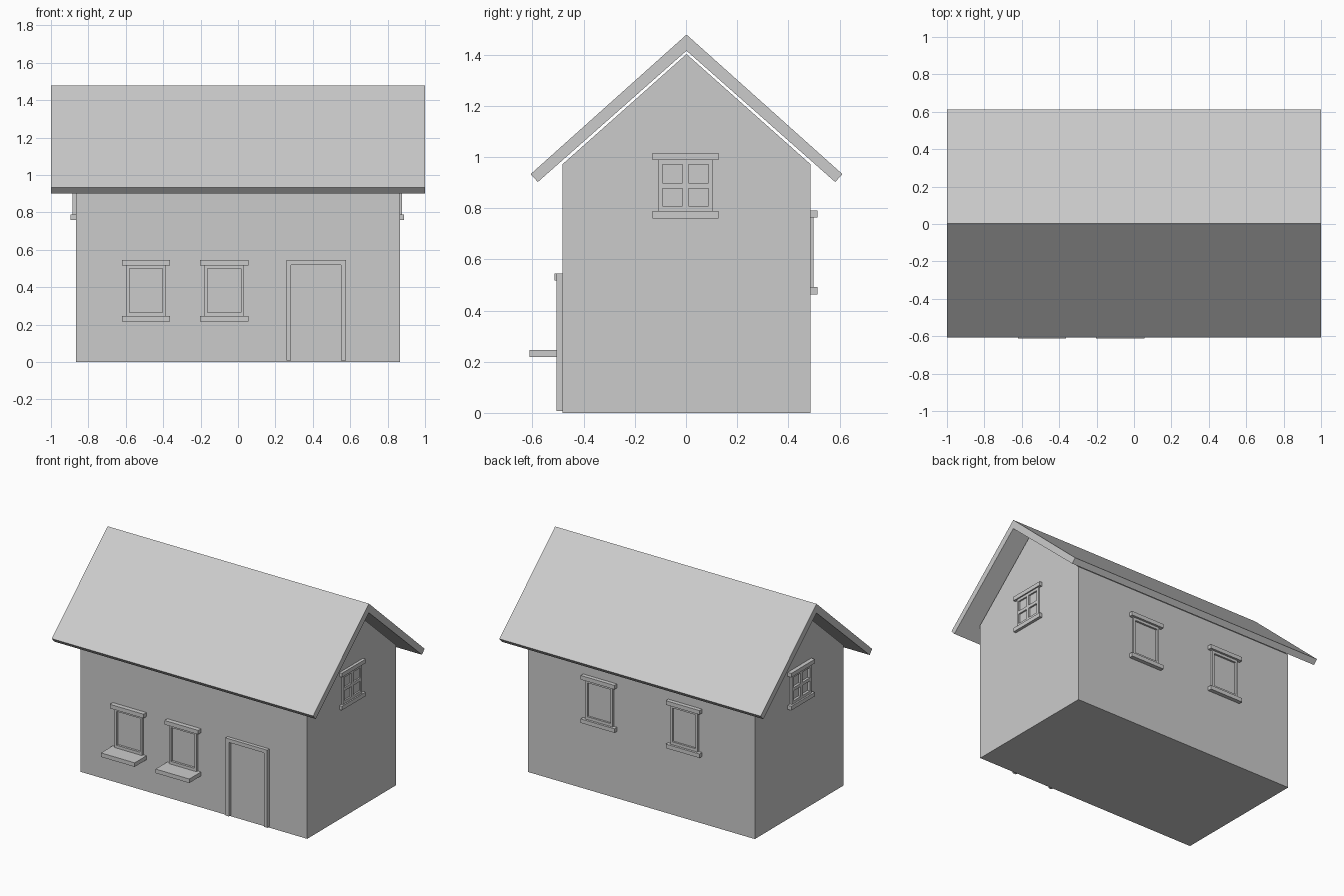
import bpy, bmesh, math
from mathutils import Matrix, Vector

if "Cube" in bpy.data.objects:
    bpy.data.objects.remove(bpy.data.objects["Cube"])

Y0 = 0.002           # small depth offset of house centre
HX, HY = 0.867, 0.484  # half width and half depth of the walls


def finish(name, bm):
    bmesh.ops.recalc_face_normals(bm, faces=bm.faces)
    me = bpy.data.meshes.new(name)
    bm.to_mesh(me)
    bm.free()
    ob = bpy.data.objects.new(name, me)
    bpy.context.collection.objects.link(ob)
    return ob


def extrude_profile(name, pts, hx):
    """Extrude a (y, z) outline along x from -hx to hx."""
    bm = bmesh.new()
    f = bm.faces.new([bm.verts.new((-hx, y + Y0, z)) for y, z in pts])
    r = bmesh.ops.extrude_face_region(bm, geom=[f], use_keep_orig=True)
    vs = [g for g in r["geom"] if isinstance(g, bmesh.types.BMVert)]
    bmesh.ops.translate(bm, verts=vs, vec=(2 * hx, 0, 0))
    return finish(name, bm)


def bar(bm, u0, u1, z0, z1, depth):
    """Box on the wall plane y = 0, standing out towards -y."""
    back = 0.004
    m = (Matrix.Translation(((u0 + u1) / 2, (back - depth) / 2, (z0 + z1) / 2))
         @ Matrix.Diagonal((u1 - u0, depth + back, z1 - z0, 1)))
    bmesh.ops.create_cube(bm, size=1, matrix=m)


def place(name, bm, x, y, turn):
    ob = finish(name, bm)
    ob.location = (x, y, 0)
    ob.rotation_euler.z = math.radians(turn)


def window(name, x, y, turn, z0, z1, frame, trim, sill, panes=False):
    """Lintel, sill and frame; z0..z1 is the overall height."""
    bm = bmesh.new()
    w, t = 0.105, 0.028
    zb, zt = z0 + t, z1 - t
    bar(bm, -0.129, 0.129, zt, z1, trim)
    bar(bm, -0.129, 0.129, z0, zb, sill)
    b = 0.016
    for s in (-1, 1):
        u = sorted((s * w, s * (w - b)))
        bar(bm, *u, zb, zt, frame)
    bar(bm, b - w, w - b, zb, zb + 0.02, frame)
    bar(bm, b - w, w - b, zt - 0.018, zt, frame)
    if panes:  # glazing cross
        zm = (zb + zt) / 2
        bar(bm, -0.011, 0.011, zb + 0.02, zt - 0.018, frame)
        for s in (-1, 1):
            u = sorted((s * 0.011, s * (w - b)))
            bar(bm, *u, zm - 0.011, zm + 0.011, frame)
    place(name, bm, x, y, turn)


# walls with gable ends
extrude_profile("walls", [(-HY, 0), (HY, 0), (HY, 0.972), (0, 1.402), (-HY, 0.972)], HX)

# roof slab
extrude_profile("roof", [(-0.609, 0.933), (0, 1.478), (0.609, 0.933),
                         (0.581, 0.902), (0, 1.415), (-0.581, 0.902)], 1.0)

# front windows with deep sills
for i, x in enumerate((-0.492, -0.074)):
    window(f"front_window_{i + 1}", x, Y0 - HY, 0, 0.218, 0.545, 0.015, 0.032, 0.129)

# back windows
for i, x in enumerate((0.317, -0.334)):
    window(f"back_window_{i + 1}", x, Y0 + HY, 180, 0.463, 0.791, 0.013, 0.028, 0.028)

# gable windows with four panes
window("right_gable_window", HX, -0.002, 90, 0.76, 1.016, 0.011, 0.02, 0.02, True)
window("left_gable_window", -HX, -0.002, -90, 0.76, 1.016, 0.017, 0.028, 0.028, True)

# door surround
bm = bmesh.new()
bar(bm, -0.16, -0.134, 0.008, 0.545, 0.024)
bar(bm, 0.134, 0.16, 0.008, 0.545, 0.024)
bar(bm, -0.134, 0.134, 0.52, 0.545, 0.024)
place("door_frame", bm, 0.418, Y0 - HY, 0)
